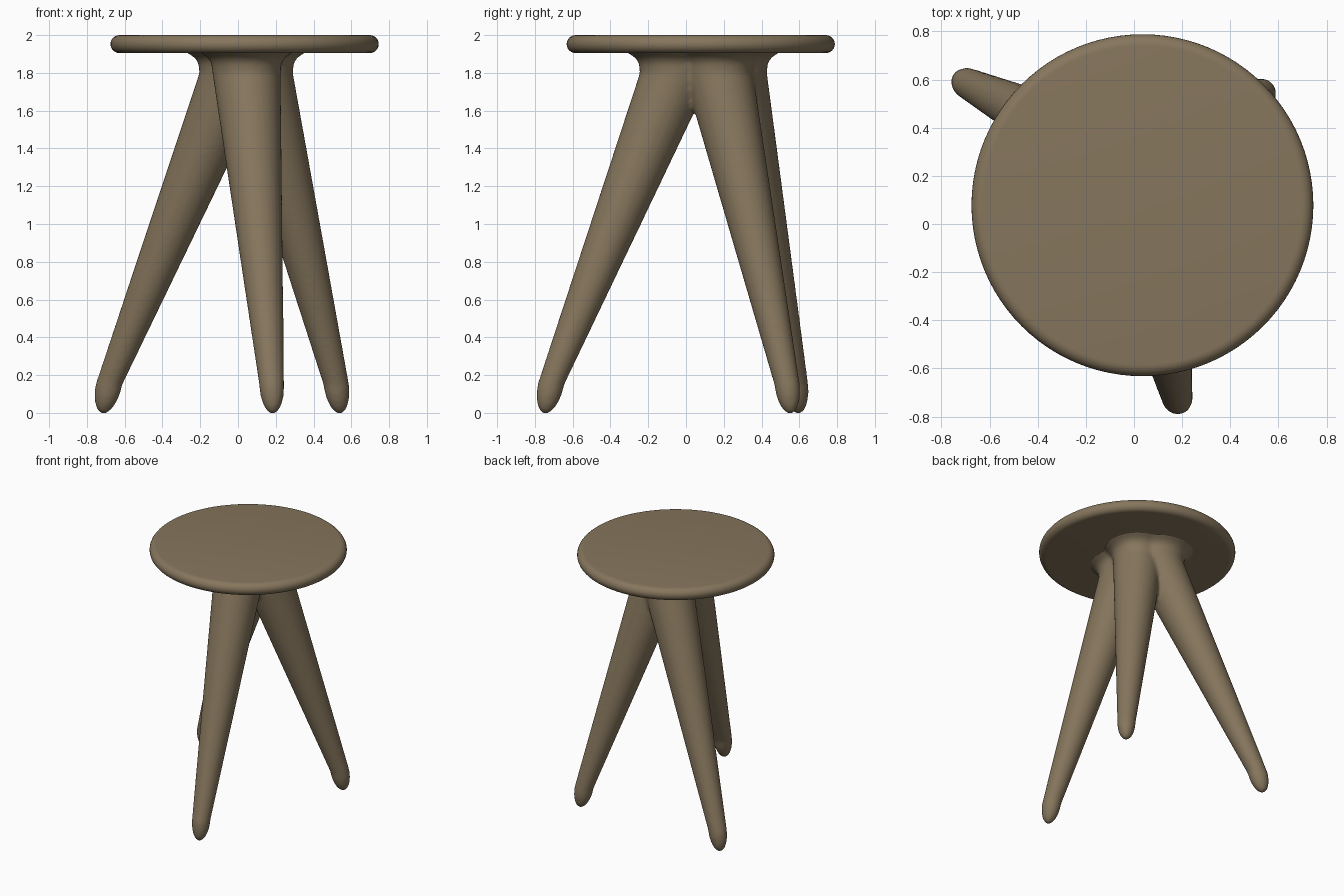
import bpy, bmesh, math
from mathutils import Vector

if "Cube" in bpy.data.objects:
    bpy.data.objects.remove(bpy.data.objects["Cube"])

wood = bpy.data.materials.new("warm brown wood")
wood.diffuse_color = (0.238, 0.181, 0.109, 1)
wood.use_nodes = True
wood.node_tree.nodes["Principled BSDF"].inputs["Base Color"].default_value = wood.diffuse_color


def add_object(name, bm):
    bmesh.ops.recalc_face_normals(bm, faces=bm.faces)
    mesh = bpy.data.meshes.new(name)
    bm.to_mesh(mesh)
    bm.free()
    mesh.materials.append(wood)
    mesh.shade_smooth()
    obj = bpy.data.objects.new(name, mesh)
    bpy.context.collection.objects.link(obj)
    return obj


def loft(bm, rings):
    """Skin a list of closed point rings and cap both ends."""
    loops = [[bm.verts.new(p) for p in ring] for ring in rings]
    n = len(loops[0])
    for a, b in zip(loops, loops[1:]):
        for i in range(n):
            j = (i + 1) % n
            bm.faces.new((a[i], a[j], b[j], b[i]))
    bm.faces.new(loops[0][::-1])
    bm.faces.new(loops[-1])


def ring(x, y, z, r, lean=(0, 0), n=32):
    """Horizontal ring, stretched along the direction the leg leans."""
    d = Vector(lean)
    stretch = math.sqrt(1 + d.length_squared) - 1
    u = d.normalized() if d.length else Vector((1, 0))
    pts = []
    for i in range(n):
        a = 2 * math.pi * i / n
        p = Vector((math.cos(a), math.sin(a))) * r
        p += u * p.dot(u) * stretch
        pts.append((x + p.x, y + p.y, z))
    return pts


# Seat: thin disc with a fully rounded rim
bm = bmesh.new()
R, T = 0.71, 0.0475
profile = [(R - T + T * math.cos(a), 2.0 - T + T * math.sin(a))
           for a in [math.radians(-90 + 15 * k) for k in range(13)]]
loft(bm, [ring(0.035, 0.078, z, r, n=96) for r, z in profile])
seat = add_object("seat", bm)
bpy.context.view_layer.objects.active = seat
seat.select_set(True)
bpy.ops.object.shade_smooth_by_angle(angle=math.radians(40))

# Legs: foot centre at z = 0.15 and top centre at z = 1.8
LOW, HIGH = 0.15, 1.8
legs = [((0.178, -0.715), (0.045, -0.050)),
        ((-0.683, 0.580), (-0.010, 0.245)),
        ((0.520, 0.535), (0.105, 0.170))]
bm = bmesh.new()
for foot, top in legs:
    foot, top = Vector(foot), Vector(top)
    lean = (top - foot) / (HIGH - LOW)
    rings = []
    # rounded toe, bending towards upright
    for k in range(7):
        t = 0.03 + 0.97 * k / 7
        z = -0.006 + (LOW + 0.006) * (1 - math.cos(t * math.pi / 2))
        c = foot - lean * 0.07 * (1 - z / LOW)
        rings.append(ring(c.x, c.y, z, 0.066 * math.sin(t * math.pi / 2), lean))
    # straight taper
    for k in range(13):
        t = k / 12
        c = foot.lerp(top, t)
        rings.append(ring(c.x, c.y, LOW + (HIGH - LOW) * t, 0.066 + 0.114 * t, lean))
    # flare into the seat
    for z, r in ((1.85, 0.185), (1.875, 0.198), (1.895, 0.222), (1.91, 0.25), (1.935, 0.26)):
        rings.append(ring(top.x, top.y, z, r, lean))
    loft(bm, rings)
base = add_object("legs", bm)

# Fuse the legs into one softly blended base
fuse = base.modifiers.new("fuse", 'REMESH')
fuse.mode = 'VOXEL'
fuse.voxel_size = 0.012
fuse.use_smooth_shade = True
soften = base.modifiers.new("soften", 'SMOOTH')
soften.factor = 0.5
soften.iterations = 10
